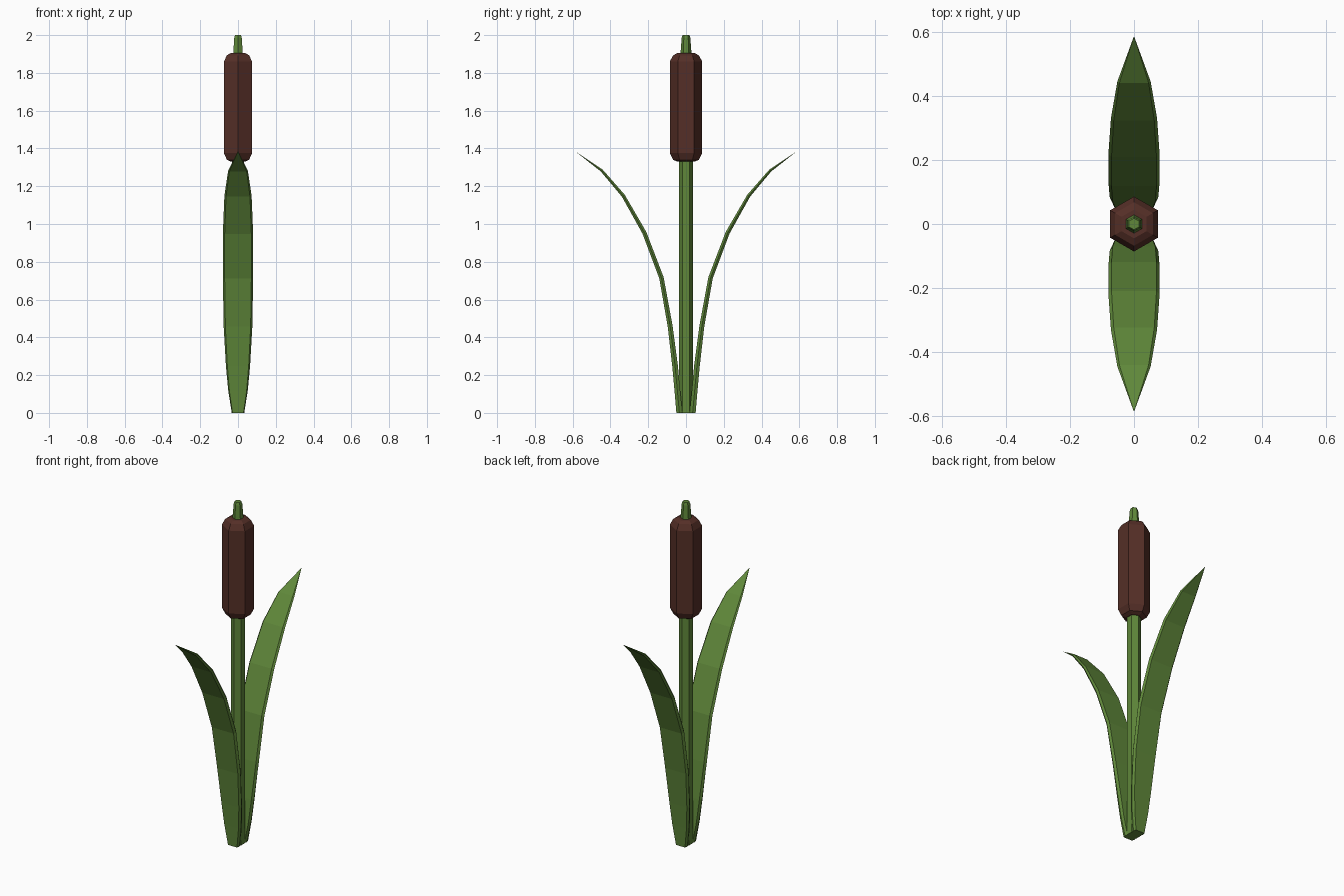
import bpy, math

if "Cube" in bpy.data.objects:
    bpy.data.objects.remove(bpy.data.objects["Cube"])

def material(name, rgb):
    m = bpy.data.materials.new(name)
    m.diffuse_color = (*rgb, 1)
    m.use_nodes = True
    m.node_tree.nodes["Principled BSDF"].inputs["Base Color"].default_value = m.diffuse_color
    return m

green = material("leaf green", (0.115, 0.245, 0.042))
brown = material("seed brown", (0.09, 0.028, 0.020))

def loft(name, rings, mat, tip=None):
    """Skin a list of equal-length rings; cap both ends or close to a tip point."""
    n = len(rings[0])
    verts = [p for r in rings for p in r]
    faces = [(i*n + k, i*n + (k+1) % n, (i+1)*n + (k+1) % n, (i+1)*n + k)
             for i in range(len(rings) - 1) for k in range(n)]
    faces.append(tuple(reversed(range(n))))
    last = (len(rings) - 1) * n
    if tip:
        verts.append(tip)
        faces += [(last + k, last + (k+1) % n, len(verts) - 1) for k in range(n)]
    else:
        faces.append(tuple(range(last, last + n)))
    me = bpy.data.meshes.new(name)
    me.from_pydata(verts, [], faces)
    me.materials.append(mat)
    ob = bpy.data.objects.new(name, me)
    bpy.context.collection.objects.link(ob)
    return ob

def hexagon(r, z):
    return [(r*math.cos(math.radians(30 + 60*k)), r*math.sin(math.radians(30 + 60*k)), z)
            for k in range(6)]

# Stem, seed head and spike: hexagonal turned profiles
def turned(name, profile, mat):
    loft(name, [hexagon(r, z) for r, z in profile], mat)

turned("stem", [(0.037, 0), (0.037, 1.35)], green)
turned("seed_head", [(0.045, 1.33), (0.068, 1.34), (0.086, 1.375),
                     (0.086, 1.86), (0.068, 1.893), (0.045, 1.905)], brown)
turned("spike", [(0.030, 1.89), (0.023, 1.985), (0.018, 2.0)], green)

# Leaf stations: centre y, centre z, half width, half thickness
stations = [(0.035, 0.0, 0.033, 0.016), (0.046, 0.12, 0.052, 0.015),
            (0.058, 0.25, 0.064, 0.015), (0.084, 0.46, 0.076, 0.013),
            (0.130, 0.715, 0.080, 0.012), (0.220, 0.953, 0.080, 0.011),
            (0.332, 1.15, 0.072, 0.009), (0.446, 1.283, 0.052, 0.007)]
leaf_tip = (0.588, 1.386)

def leaf(name, turn):
    rings = []
    for i, (y, z, w, t) in enumerate(stations):
        a = stations[max(i-1, 0)]
        b = stations[i+1] if i + 1 < len(stations) else leaf_tip
        dy, dz = b[0] - a[0], b[1] - a[1]
        d = math.hypot(dy, dz)
        ny, nz = (dz/d, -dy/d) if i else (1, 0)   # outward normal; level base
        section = [(w, 0), (w*0.88, t), (-w*0.88, t), (-w, 0), (-w*0.88, -t), (w*0.88, -t)]
        rings.append([(x, y + s*ny, z + s*nz) for x, s in section])
    ob = loft(name, rings, green, (0, *leaf_tip))
    ob.rotation_euler.z = turn

leaf("back_leaf", 0)
leaf("front_leaf", math.pi)
